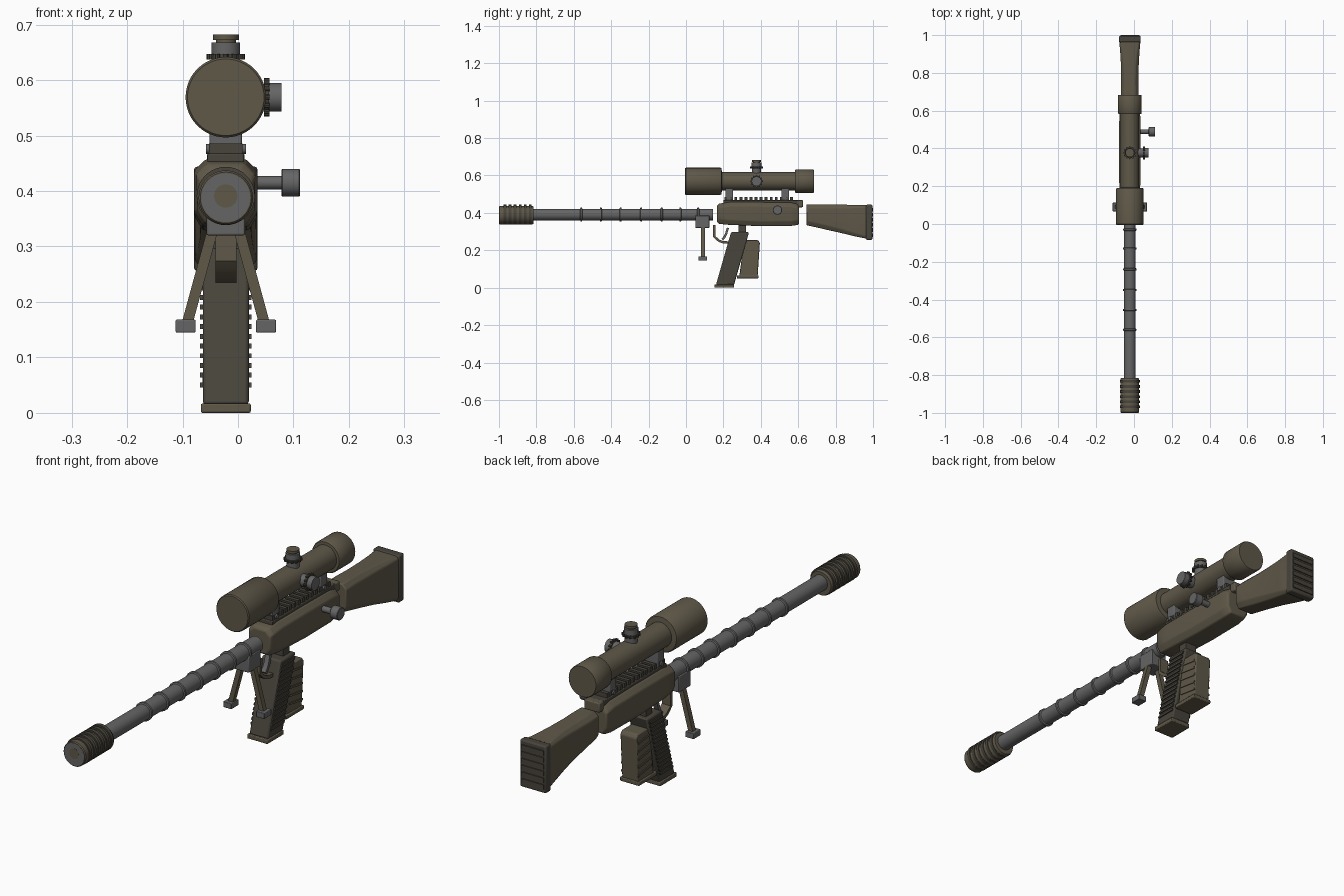
import bpy, bmesh, math
from mathutils import Vector

if "Cube" in bpy.data.objects:
    bpy.data.objects.remove(bpy.data.objects["Cube"])

X0 = -0.022  # centre plane of the main body


def material(name, col):
    m = bpy.data.materials.new(name)
    m.diffuse_color = (*col, 1)
    m.use_nodes = True
    m.node_tree.nodes["Principled BSDF"].inputs["Base Color"].default_value = m.diffuse_color
    return m


OLIVE = material("olive", (0.115, 0.098, 0.066))
DARK = material("dark_olive", (0.065, 0.058, 0.045))
STEEL = material("steel", (0.13, 0.13, 0.13))


def finish(name, bm, mat, bevel=0, segs=2, smooth=True):
    bmesh.ops.recalc_face_normals(bm, faces=bm.faces)
    me = bpy.data.meshes.new(name)
    bm.to_mesh(me)
    bm.free()
    ob = bpy.data.objects.new(name, me)
    bpy.context.collection.objects.link(ob)
    me.materials.append(mat)
    if bevel:
        b = ob.modifiers.new("bevel", 'BEVEL')
        b.width, b.segments, b.limit_method = bevel, segs, 'ANGLE'
    if smooth:
        bpy.ops.object.select_all(action='DESELECT')
        ob.select_set(True)
        bpy.context.view_layer.objects.active = ob
        bpy.ops.object.shade_smooth_by_angle(angle=math.radians(35))
    return ob


def loft(name, rings, mat, **kw):
    bm = bmesh.new()
    vs = [[bm.verts.new(p) for p in r] for r in rings]
    n = len(vs[0])
    for a, b in zip(vs, vs[1:]):
        for i in range(n):
            bm.faces.new((a[i], a[(i + 1) % n], b[(i + 1) % n], b[i]))
    bm.faces.new(vs[0])
    bm.faces.new(vs[-1])
    return finish(name, bm, mat, **kw)


def turned(name, origin, axis, profile, mat, n=40, **kw):
    """Solid of revolution; profile is (distance along axis, radius)."""
    q = Vector(axis).to_track_quat('Z', 'Y')
    o = Vector(origin)
    rings = [[o + q @ Vector((r * math.cos(2 * math.pi * i / n), r * math.sin(2 * math.pi * i / n), d))
              for i in range(n)] for d, r in profile]
    return loft(name, rings, mat, **kw)


def box(name, x, y, z, mat, bevel=0.0):
    pts = lambda zz: [(x[0], y[0], zz), (x[1], y[0], zz), (x[1], y[1], zz), (x[0], y[1], zz)]
    return loft(name, [pts(z[0]), pts(z[1])], mat, bevel=bevel, smooth=bevel > 0)


def mid(h):
    return (X0 - h, X0 + h)


def slab(name, profile, h, mat, bevel=0.0):
    """Side (y, z) outline extruded to half width h."""
    return loft(name, [[(x, y, z) for y, z in profile] for x in mid(h)], mat, bevel=bevel)


# Barrel with reinforcing rings
BZ = 0.391
prof = [(0, 0.031)]
for y in (-0.56, -0.455, -0.35, -0.24, -0.13, -0.03, 0.065):
    prof += [(y + 0.85 + d, r) for d, r in ((-0.006, 0.031), (-0.004, 0.0365), (0.004, 0.0365), (0.006, 0.031))]
turned("barrel", (X0, -0.85, BZ), (0, 1, 0), prof + [(0.995, 0.031)], STEEL)

# Muzzle brake with upper ribs
turned("muzzle_brake", (X0, -1, 0.388), (0, 1, 0), [(0, 0.046), (0.004, 0.049), (0.18, 0.049), (0.185, 0.046)], OLIVE)
turned("muzzle_face", (X0, -1, 0.388), (0, 1, 0), [(-0.0004, 0.044), (0.01, 0.044)], STEEL)
turned("bore", (X0, -1, BZ), (0, 1, 0), [(-0.0008, 0.021), (0.01, 0.021)], OLIVE)
for i in range(6):
    turned(f"brake_rib_{i}", (X0, -0.975 + i * 0.027, 0.391), (0, 1, 0), [(0, 0.0525), (0.014, 0.0525)], DARK)

# Folding bipod
box("bipod_block", mid(0.0345), (0.05, 0.125), (0.32, 0.385), STEEL, 0.003)
for s, side in ((-1, "left"), (1, "right")):
    def leg(x, z):
        return [(X0 + s * (x + a), 0.091 + b, z) for a, b in ((-.01, -.01), (.01, -.01), (.01, .01), (-.01, .01))]
    loft(f"bipod_leg_{side}", [leg(0.025, 0.325), leg(0.07, 0.16)], OLIVE, smooth=False)
    c = X0 + s * 0.0725
    box(f"bipod_foot_{side}", (c - 0.018, c + 0.018), (0.067, 0.113), (0.145, 0.168), STEEL, 0.002)


# Receiver: chamfered section with rounded ends
def section(y, w, top, bot, c=0.02):
    half = [(w - c, top), (w, top - c), (w, bot + c * 1.3), (w - c * 0.8, bot)]
    return [(X0 + x, y, z) for x, z in half] + [(X0 - x, y, z) for x, z in reversed(half)]


loft("receiver", [section(*a) for a in (
    (0.166, 0.046, 0.44, 0.35), (0.178, 0.053, 0.45, 0.341), (0.23, 0.057, 0.457, 0.336), (0.40, 0.057, 0.457, 0.329),
    (0.56, 0.056, 0.455, 0.33), (0.595, 0.053, 0.448, 0.335), (0.604, 0.048, 0.44, 0.34))], OLIVE, bevel=0.004)

# Top rail with teeth
box("rail", mid(0.033), (0.2, 0.6), (0.44, 0.468), DARK, 0.003)
box("rail_end", mid(0.034), (0.595, 0.625), (0.43, 0.468), OLIVE, 0.004)
for i in range(14):
    y = 0.205 + i * 0.027
    box(f"rail_tooth_{i}", mid(0.030), (y, y + 0.015), (0.465, 0.486), DARK)

# Bolt handle
turned("bolt_handle", (0.02, 0.489, 0.415), (1, 0, 0),
       [(0, 0.012), (0.058, 0.012), (0.058, 0.023), (0.060, 0.025), (0.090, 0.025), (0.092, 0.023)], STEEL, n=24)

# Stock and butt pad
loft("stock", [section(*a) for a in (
    (0.645, 0.047, 0.446, 0.334, 0.018), (0.70, 0.047, 0.446, 0.322, 0.018), (0.76, 0.046, 0.445, 0.308, 0.018),
    (0.84, 0.047, 0.444, 0.29, 0.016), (0.91, 0.051, 0.442, 0.273, 0.013), (0.966, 0.056, 0.441, 0.262, 0.01))],
    OLIVE, bevel=0.004)
box("butt_pad", mid(0.0575), (0.962, 0.996), (0.256, 0.444), DARK, 0.006)
for i in range(6):
    z = 0.272 + i * 0.027
    box(f"butt_rib_{i}", mid(0.05), (0.99, 1.0), (z, z + 0.019), DARK)

# Scope
SZ = 0.569
turned("scope_tube", (X0, 0, SZ), (0, 1, 0), [
    (-0.005, 0.069), (-0.001, 0.0725), (0.184, 0.0725), (0.19, 0.069), (0.192, 0.049), (0.582, 0.049),
    (0.583, 0.06), (0.588, 0.063), (0.679, 0.063), (0.684, 0.06)], OLIVE, n=48)
for y, end in ((0.21, "front"), (0.51, "rear")):
    box(f"scope_mount_{end}", mid(0.029), (y, y + 0.042), (0.458, 0.54), STEEL, 0.003)
    turned(f"mount_screw_{end}", (X0, y + 0.021, 0.476), (1, 0, 0), [(-0.036, 0.009), (0.036, 0.009)], STEEL, n=12)


# Adjustment turrets: knurled collar, drum and cap
def turret(label, axis, base, cap):
    a = Vector(axis)
    o = Vector((X0, 0.377, SZ))
    turned(f"{label}_turret_drum", o, axis, [(0.04, 0.024), (base, 0.024), (base, 0.026), (base + 0.022, 0.026)], STEEL, n=28)
    turned(f"{label}_turret_collar", o, axis, [(base - 0.008, 0.029), (base, 0.029)], DARK, n=28)
    q = a.to_track_quat('Z', 'Y')
    for i in range(12):
        t = 2 * math.pi * i / 12
        p = o + q @ Vector((0.03 * math.cos(t), 0.03 * math.sin(t), base - 0.009))
        turned(f"{label}_turret_knurl_{i}", p, axis, [(0, 0.0045), (0.01, 0.0045)], DARK, n=8)
    if cap:
        turned(f"{label}_turret_cap", o, axis, [(base + 0.02, 0.018), (base + 0.026, 0.018), (base + 0.026, 0.0235),
                                                (base + 0.036, 0.0235)], OLIVE, n=28)


turret("top", (0, 0, 1), 0.077, True)
turret("side", (1, 0, 0), 0.078, False)

# Pistol grip with side ridges and foot plate
slab("grip", [(0.16, 0.015), (0.257, 0.015), (0.337, 0.297), (0.241, 0.297)], 0.0415, DARK, 0.006)
for i in range(14):
    z = 0.046 + i * 0.0175
    y = 0.16 + (z - 0.015) * 0.287
    slab(f"grip_ridge_{i}", [(y + 0.006, z), (y + 0.089, z), (y + 0.092, z + 0.009), (y + 0.009, z + 0.009)], 0.0465, DARK)
box("grip_foot", mid(0.045), (0.152, 0.257), (0, 0.017), OLIVE, 0.003)
box("grip_neck", mid(0.025), (0.28, 0.32), (0.28, 0.345), DARK)

# Magazine with ridges and base plate
slab("magazine", [(0.285, 0.06), (0.383, 0.06), (0.395, 0.24), (0.385, 0.254), (0.31, 0.254)], 0.036, OLIVE, 0.004)
box("magazine_base", mid(0.042), (0.272, 0.388), (0.05, 0.066), OLIVE, 0.003)
for i in range(5):
    z = 0.09 + i * 0.032
    slab(f"magazine_ridge_{i}", [(0.30, z + 0.008), (0.384, z - 0.004), (0.385, z + 0.004), (0.30, z + 0.016)], 0.039, OLIVE)

# Trigger guard and trigger, thick strips along a curve
def strip(name, path, t, h, mat):
    pts = [Vector(p) for p in path]
    left, right = [], []
    for i, p in enumerate(pts):
        d = (pts[min(i + 1, len(pts) - 1)] - pts[max(i - 1, 0)]).normalized()
        n = Vector((-d.y, d.x)) * t / 2
        left.append(p + n)
        right.append(p - n)
    slab(name, [tuple(p) for p in left + right[::-1]], h, mat)


strip("trigger_guard", [(0.151, 0.335), (0.150, 0.275), (0.163, 0.262), (0.178, 0.25), (0.20, 0.243), (0.245, 0.24)], 0.013, 0.019, OLIVE)
strip("trigger", [(0.224, 0.32), (0.215, 0.29), (0.205, 0.27), (0.194, 0.258)], 0.012, 0.010, STEEL)
